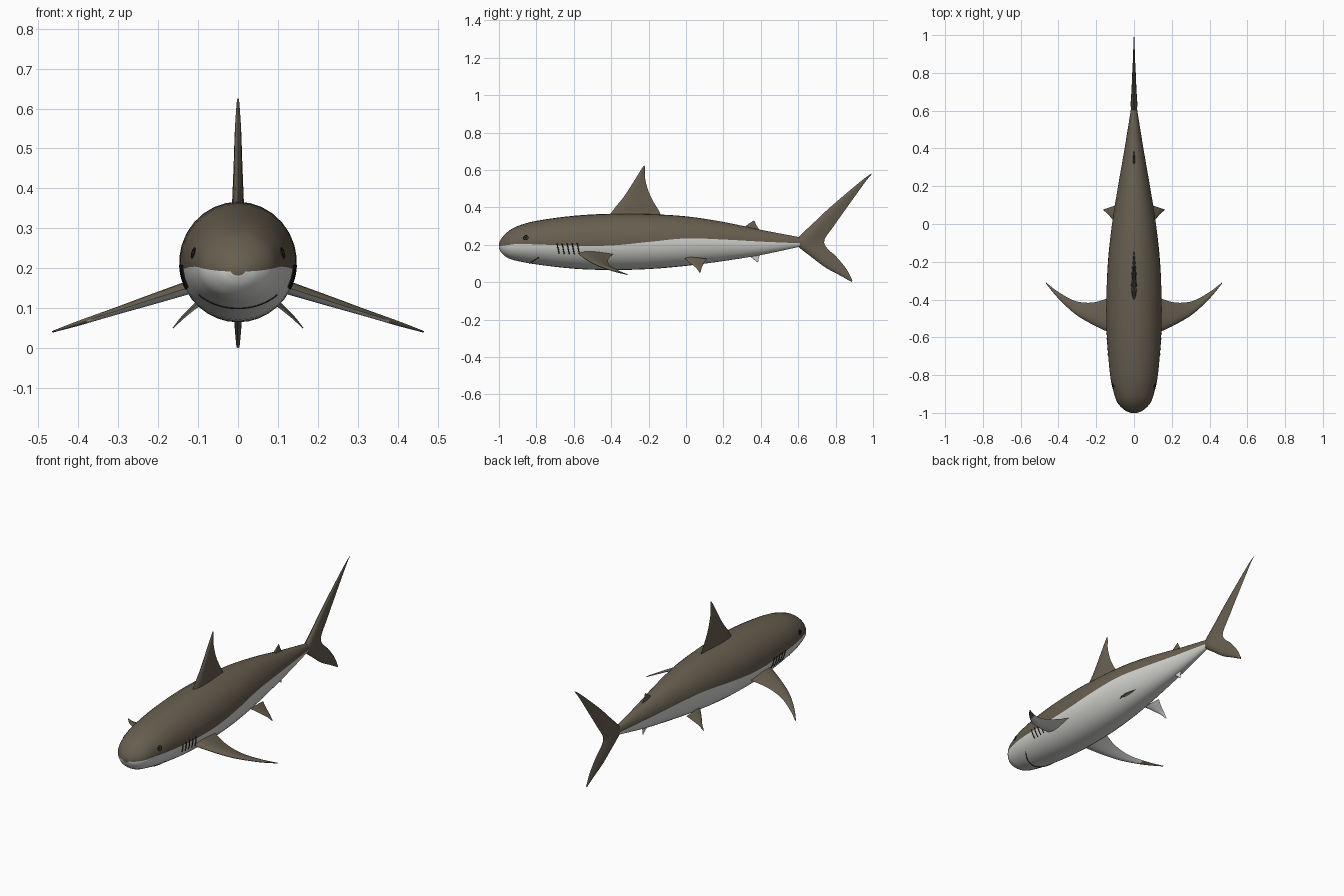
import bpy, bmesh, math
from mathutils import Vector

if "Cube" in bpy.data.objects:
    bpy.data.objects.remove(bpy.data.objects["Cube"])


def material(name, rgb):
    m = bpy.data.materials.new(name)
    m.diffuse_color = (*rgb, 1)
    m.use_nodes = True
    m.node_tree.nodes["Principled BSDF"].inputs["Base Color"].default_value = m.diffuse_color
    return m


DARK = material("grey brown skin", (0.135, 0.112, 0.078))
LIGHT = material("pale belly", (0.66, 0.66, 0.63))
BLACK = material("dark line", (0.02, 0.018, 0.015))


def smooth_rows(rows, n):
    """Catmull-Rom interpolation of rows of numbers."""
    out = []
    for i in range(len(rows) - 1):
        p0, p1 = rows[max(i - 1, 0)], rows[i]
        p2, p3 = rows[i + 1], rows[min(i + 2, len(rows) - 1)]
        for k in range(n):
            t = k / n
            out.append([0.5 * (2 * b + (c - a) * t + (2 * a - 5 * b + 4 * c - d) * t * t
                               + (3 * b - a - 3 * c + d) * t ** 3)
                        for a, b, c, d in zip(p0, p1, p2, p3)])
    out.append(list(rows[-1]))
    return out


def loft(name, rings, mats, rule, angle):
    """Skin a list of closed rings; rule(ring, segment) gives the material."""
    bm = bmesh.new()
    vs = [[bm.verts.new(p) for p in r] for r in rings]
    n = len(rings[0])
    for i in range(len(vs) - 1):
        for j in range(n):
            k = (j + 1) % n
            f = bm.faces.new((vs[i][j], vs[i][k], vs[i + 1][k], vs[i + 1][j]))
            f.material_index = rule(i, j)
    bm.faces.new(vs[0]).material_index = rule(0, 0)
    bm.faces.new(vs[-1]).material_index = rule(len(vs) - 2, 0)
    bmesh.ops.recalc_face_normals(bm, faces=bm.faces)
    me = bpy.data.meshes.new(name)
    bm.to_mesh(me)
    bm.free()
    ob = bpy.data.objects.new(name, me)
    bpy.context.collection.objects.link(ob)
    for m in mats:
        me.materials.append(m)
    bpy.ops.object.select_all(action='DESELECT')
    ob.select_set(True)
    bpy.context.view_layer.objects.active = ob
    bpy.ops.object.shade_smooth_by_angle(angle=math.radians(angle))
    return ob


# Body stations: y, top, bottom, half width, height of colour border
BODY = smooth_rows([
    (-1.0, 0.207, 0.182, 0.018, 0.192), (-0.985, 0.236, 0.155, 0.05, 0.194),
    (-0.95, 0.272, 0.128, 0.085, 0.199), (-0.9, 0.30, 0.113, 0.105, 0.204),
    (-0.8, 0.328, 0.095, 0.127, 0.202), (-0.6, 0.355, 0.072, 0.144, 0.195),
    (-0.4, 0.366, 0.065, 0.147, 0.196), (-0.2, 0.364, 0.07, 0.138, 0.215),
    (0.0, 0.352, 0.087, 0.117, 0.234), (0.2, 0.322, 0.113, 0.085, 0.228),
    (0.4, 0.28, 0.145, 0.05, 0.217), (0.61, 0.24, 0.19, 0.016, 0.208)], 4)
HALF = 16


def body_ring(s):
    y, top, bot, w, split = s
    c, h = (top + bot) / 2, (top - bot) / 2
    a = math.asin(max(-0.9, min(0.9, (split - c) / h)))
    angles = [a + (math.pi - 2 * a) * k / HALF for k in range(HALF)]
    angles += [math.pi - a + (math.pi + 2 * a) * k / HALF for k in range(HALF)]
    return [(w * math.cos(t), y, c + h * math.sin(t)) for t in angles]


loft("body", [body_ring(s) for s in BODY], [DARK, LIGHT],
     lambda i, j: 0 if j < HALF else 1, 60)


def on_body(y, deg):
    """Point on the skin at length y and angle from horizontal."""
    i = next(k for k in range(len(BODY) - 1) if BODY[k + 1][0] >= y)
    a, b = BODY[i], BODY[i + 1]
    f = (y - a[0]) / (b[0] - a[0])
    _, top, bot, w, _ = [p + (q - p) * f for p, q in zip(a, b)]
    t = math.radians(deg)
    return Vector((w * math.cos(t), y, (top + bot) / 2 + (top - bot) / 2 * math.sin(t)))


def fin(name, rows, normal, mats=(DARK,), pale_span=0.0, mirror=False):
    """rows: leading edge xyz, trailing edge xyz, half thickness."""
    n = Vector(normal).normalized()
    rows, m, rings = smooth_rows(rows, 4), 7, []
    for r in rows:
        le, te = Vector(r[0:3]), Vector(r[3:6])
        ts = [k / m for k in range(m + 1)]
        prof = [(t ** 1.5, r[6] * math.sin(math.pi * t ** 0.9)) for t in ts]
        ring = [le.lerp(te, t) + n * h for t, h in prof]
        ring += [le.lerp(te, t) - n * h for t, h in prof[-2:0:-1]]
        rings.append(ring)
    ob = loft(name, rings, mats,
              lambda i, j: 1 if j >= m and i < pale_span * len(rings) else 0, 50)
    if mirror:
        ob.modifiers.new("mirror", 'MIRROR')
    return ob


def flat(rows):
    """Upright fin rows on the centre plane: ly, lz, ty, tz, half thickness."""
    return [(0, a, b, 0, c, d, h) for a, b, c, d, h in rows]


# Upright fins
fin("dorsal_fin", flat([
    (-0.42, 0.335, -0.12, 0.335, 0.016), (-0.39, 0.385, -0.147, 0.385, 0.014),
    (-0.33, 0.46, -0.19, 0.46, 0.011), (-0.275, 0.545, -0.217, 0.545, 0.008),
    (-0.235, 0.61, -0.218, 0.60, 0.004), (-0.223, 0.625, -0.221, 0.622, 0.002)]), (1, 0, 0))
fin("second_dorsal_fin", flat([
    (0.29, 0.275, 0.415, 0.26, 0.007), (0.325, 0.305, 0.385, 0.29, 0.005),
    (0.363, 0.33, 0.367, 0.325, 0.002)]), (1, 0, 0))
fin("anal_fin", flat([
    (0.31, 0.155, 0.425, 0.175, 0.007), (0.345, 0.135, 0.395, 0.145, 0.005),
    (0.383, 0.105, 0.386, 0.109, 0.002)]), (1, 0, 0), mats=(LIGHT,))
fin("tail_fin", flat([
    (0.997, 0.582, 1.0, 0.585, 0.001), (0.945, 0.548, 0.958, 0.535, 0.003),
    (0.77, 0.40, 0.85, 0.385, 0.009), (0.68, 0.315, 0.79, 0.30, 0.013),
    (0.60, 0.24, 0.75, 0.245, 0.017), (0.585, 0.215, 0.74, 0.222, 0.018),
    (0.60, 0.19, 0.742, 0.20, 0.017), (0.67, 0.135, 0.765, 0.17, 0.014),
    (0.743, 0.08, 0.80, 0.14, 0.011), (0.82, 0.038, 0.858, 0.07, 0.008),
    (0.885, 0.001, 0.889, 0.01, 0.004)]), (1, 0, 0))

# Paired fins, pale underneath
pectoral = [(0.10, -0.575, -0.37, 0.018), (0.14, -0.57, -0.393, 0.016),
            (0.22, -0.532, -0.416, 0.013), (0.31, -0.478, -0.408, 0.009),
            (0.40, -0.395, -0.36, 0.006), (0.465, -0.317, -0.31, 0.002)]
fin("pectoral_fins", [(x, a, 0.15 - (x - 0.13) * 0.325, x, b, 0.15 - (x - 0.13) * 0.325, h)
                      for x, a, b, h in pectoral],
    (0.32, 0, 0.95), (DARK, LIGHT), 0.7, True)
fin("pelvic_fins", [
    (0.08, -0.01, 0.13, 0.08, 0.11, 0.125, 0.008), (0.115, 0.025, 0.10, 0.11, 0.095, 0.10, 0.006),
    (0.14, 0.055, 0.075, 0.137, 0.085, 0.08, 0.004), (0.163, 0.073, 0.05, 0.163, 0.077, 0.051, 0.001)],
    (0.7, 0, 0.7), (DARK, LIGHT), 1.0, True)


def line(name, pts, radius, cyclic=False, mat=BLACK):
    cu = bpy.data.curves.new(name, 'CURVE')
    cu.dimensions = '3D'
    cu.bevel_depth = radius
    cu.bevel_resolution = 1
    sp = cu.splines.new('POLY')
    sp.points.add(len(pts) - 1)
    for q, p in zip(sp.points, pts):
        q.co = (*p, 1)
    sp.use_cyclic_u = cyclic
    cu.materials.append(mat)
    ob = bpy.data.objects.new(name, cu)
    bpy.context.collection.objects.link(ob)


# Mouth line wrapping under the snout
line("mouth", [on_body(-0.835 + 0.05 * abs(k / 10) ** 2, -90 + 4.9 * k) for k in range(-10, 11)], 0.0025)

for side, s in (("right", 1), ("left", -1)):
    # Gill slits
    for g in range(5):
        pts = [on_body(-0.69 + 0.027 * g + 0.012 * t / 5, -2 - 5 * t) for t in range(6)]
        line(f"gill_{side}_{g + 1}", [(s * p.x, p.y, p.z) for p in pts], 0.003)
    # Eye with dark rim
    ring = [on_body(-0.857 + 0.012 * math.cos(a), 16 + 6.5 * math.sin(a))
            for a in (k * math.tau / 14 for k in range(14))]
    line(f"eye_rim_{side}", [(s * p.x, p.y, p.z) for p in ring], 0.0022, True)
    e = on_body(-0.857, 16)
    bpy.ops.mesh.primitive_uv_sphere_add(segments=12, ring_count=8, radius=0.006,
                                         location=(s * (e.x - 0.002), e.y, e.z))
    eye = bpy.context.object
    eye.name = f"eye_{side}"
    eye.data.materials.append(BLACK)
    bpy.ops.object.shade_smooth()
